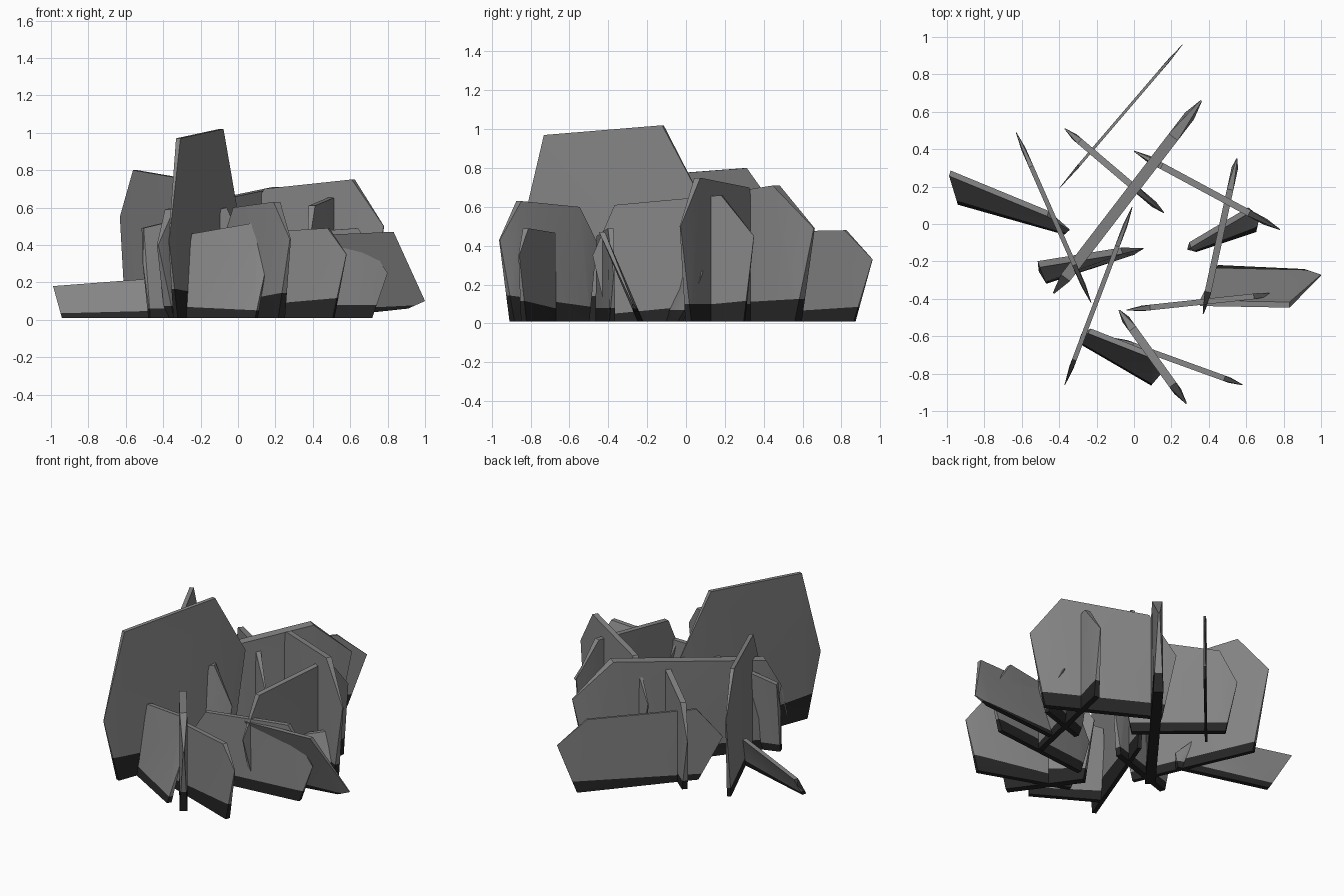
import bpy, bmesh, math
from mathutils import Vector

cube = bpy.data.objects.get("Cube")
if cube:
    bpy.data.objects.remove(cube, do_unlink=True)


def make_material(name, level):
    mat = bpy.data.materials.new(name)
    mat.use_nodes = True
    color = (level, level, level, 1)
    mat.diffuse_color = color
    bsdf = next(n for n in mat.node_tree.nodes if n.type == 'BSDF_PRINCIPLED')
    bsdf.inputs["Base Color"].default_value = color
    bsdf.inputs["Roughness"].default_value = 0.9
    return mat


stone = make_material("stone grey", 0.235)
soil = make_material("dark soil grey", 0.019)


def shard(name, start, end, peaks, tips, band=(.07, .07), feet=(.1, .9),
          lean=(0, 0), thick=.035, foot_z=(.01, .01)):
    """Upright six-sided stone plate running from start to end on the ground.
    peaks are (fraction along, height); tips are heights of the pointed ends."""
    a, b = Vector(start), Vector(end)
    length = (b - a).length
    along = (b - a) / length
    back = Vector((-along.y, along.x))
    outline = [(feet[0], foot_z[0]), (0, tips[0]), peaks[0],
               peaks[1], (1, tips[1]), (feet[1], foot_z[1])]

    bm = bmesh.new()
    sides = []
    for side in (-1, 1):
        ring = []
        for i, (s, z) in enumerate(outline):
            half = thick / 2 * (.15 if i in (1, 4) else 1)
            ring.append(bm.verts.new((s * length, side * half, z)))
        for face in ((0, 1, 2), (0, 2, 3, 5), (3, 4, 5)):
            bm.faces.new([ring[i] for i in face])
        sides.append(ring)
    for i in range(6):
        j = (i + 1) % 6
        bm.faces.new((sides[0][i], sides[0][j], sides[1][j], sides[1][i]))
    bmesh.ops.recalc_face_normals(bm, faces=bm.faces[:])

    # dark band along the foot, cut on a slanted line
    slope = (band[1] - band[0]) / length
    bmesh.ops.bisect_plane(bm, geom=bm.verts[:] + bm.edges[:] + bm.faces[:],
                           plane_co=(0, 0, band[0]), plane_no=(-slope, 0, 1))
    for f in bm.faces:
        c = f.calc_center_median()
        f.material_index = int(c.z < band[0] + slope * c.x)

    # lean the plate and stand it in place
    for v in bm.verts:
        s = min(max(v.co.x / length, 0), 1)
        tilt = lean[0] + (lean[1] - lean[0]) * s
        p = a + along * v.co.x + back * (v.co.y + tilt * v.co.z)
        v.co = (p.x, p.y, v.co.z)

    mesh = bpy.data.meshes.new(name)
    bm.to_mesh(mesh)
    bm.free()
    mesh.materials.append(stone)
    mesh.materials.append(soil)
    obj = bpy.data.objects.new(name, mesh)
    bpy.context.collection.objects.link(obj)
    return obj


# back group
shard("far_back_shard", start=(-.40, .19), end=(.26, .96),
      peaks=((.16, .47), (.82, .48)), tips=(.27, .33), band=(.04, .09),
      feet=(.15, .88), thick=.015)
shard("long_diagonal_shard", start=(-.43, -.37), end=(.36, .66),
      peaks=((.08, .59), (.81, .71)), tips=(.4, .49), band=(.07, .13),
      feet=(.08, .92), thick=.06)
shard("back_crossing_shard", start=(-.37, .51), end=(.16, .06),
      peaks=((.15, .56), (.7, .62)), tips=(.35, .4))
shard("back_right_shard", start=(0, .39), end=(.78, -.03),
      peaks=((.19, .7), (.79, .75)), tips=(.45, .5), band=(.1, .1))
shard("back_left_shard", start=(-.63, .49), end=(-.23, -.42),
      peaks=((.2, .8), (.78, .76)), tips=(.55, .5), thick=.025)

# middle group
shard("tall_shard", start=(-.37, -.86), end=(-.01, .09),
      peaks=((.14, .97), (.78, 1.02)), tips=(.42, .62), band=(.17, .1),
      thick=.025)
shard("right_cross_shard", start=(.37, -.48), end=(.55, .35),
      peaks=((.14, .61), (.8, .66)), tips=(.35, .45), band=(.04, .12),
      feet=(.1, .94))
shard("middle_left_shard", start=(-.49, -.31), end=(.05, -.13),
      peaks=((.02, .49), (.8, .6)), tips=(.3, .35), band=(.06, .06),
      feet=(.03, .9), lean=(.2, 0))
shard("low_right_shard", start=(.29, -.15), end=(.69, -.02),
      peaks=((.05, .2), (.9, .27)), tips=(.1, .14),
      lean=(.15, .45), thick=.03)
shard("low_left_shard", start=(-.94, .11), end=(-.35, -.05),
      peaks=((-.14, .18), (.78, .22)), tips=(.08, .1), band=(.035, .05),
      feet=(0, .97), lean=(.8, .2), thick=.03)

# front group
shard("front_center_shard", start=(-.08, -.46), end=(.28, -.96),
      peaks=((.2, .6), (.8, .63)), tips=(.42, .43), band=(.08, .15),
      feet=(.1, .87), thick=.045)
shard("front_left_shard", start=(-.3, -.62), end=(.11, -.86),
      peaks=((.06, .46), (.83, .52)), tips=(.25, .25), band=(.07, .05),
      feet=(.02, .97), lean=(.15, .27), thick=.03)
shard("front_right_shard", start=(-.11, -.61), end=(.58, -.86),
      peaks=((.15, .46), (.86, .49)), tips=(.25, .35), band=(.06, .12),
      thick=.03)
shard("right_thin_shard", start=(-.04, -.46), end=(.8, -.37),
      peaks=((.15, .45), (.81, .49)), tips=(.25, .25), band=(.08, .08),
      thick=.03)
shard("right_leaning_shard", start=(.4, -.23), end=(1, -.23),
      peaks=((-.08, .45), (.72, .47)), tips=(.2, .1), band=(.05, .08),
      feet=(.08, .85), foot_z=(.01, .06), lean=(-.43, -.43), thick=.03)

# crisp edges with soft shading inside each face group
bpy.ops.object.select_all(action='DESELECT')
for obj in bpy.context.collection.objects:
    if obj.name.endswith("_shard"):
        obj.select_set(True)
        bpy.context.view_layer.objects.active = obj
bpy.ops.object.shade_smooth_by_angle(angle=math.radians(25))
